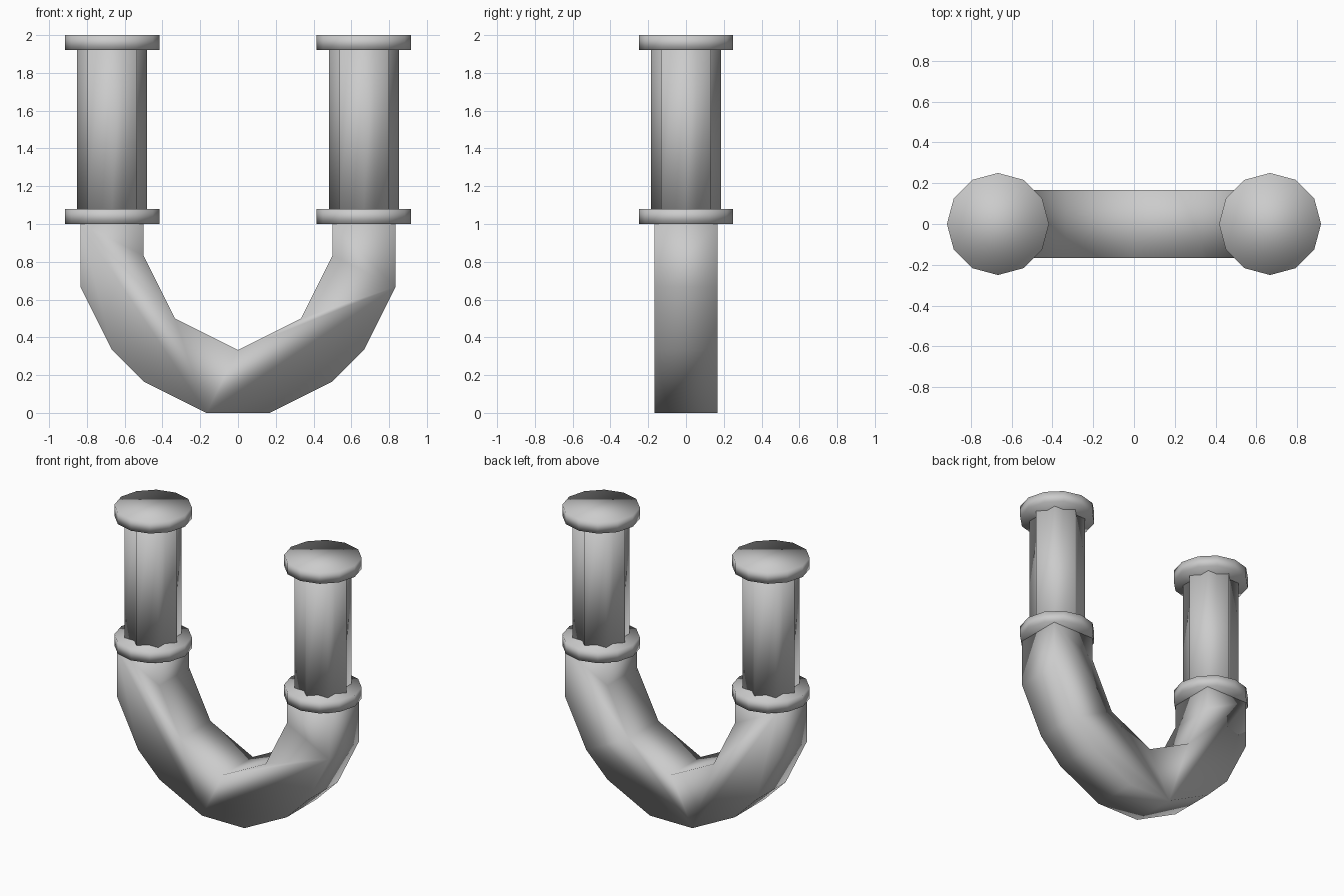
import bpy
import bmesh
from math import cos, sin, pi
from mathutils import Vector

if "Cube" in bpy.data.objects:
    bpy.data.objects.remove(bpy.data.objects["Cube"])


def prism(name, points, push):
    """Extrude a closed outline of 3D points along a vector."""
    bm = bmesh.new()
    base = bm.faces.new([bm.verts.new(p) for p in points])
    extruded = bmesh.ops.extrude_face_region(bm, geom=[base], use_keep_orig=True)
    top = [v for v in extruded["geom"] if isinstance(v, bmesh.types.BMVert)]
    bmesh.ops.translate(bm, verts=top, vec=Vector(push))
    bmesh.ops.recalc_face_normals(bm, faces=bm.faces[:])
    mesh = bpy.data.meshes.new(name)
    bm.to_mesh(mesh)
    bm.free()
    mesh.shade_smooth()
    obj = bpy.data.objects.new(name, mesh)
    bpy.context.collection.objects.link(obj)
    return obj


def ring(cx, z, radii, count):
    """Outline around a vertical axis, cycling through the given radii."""
    return [(cx + radii[i % len(radii)] * cos(2 * pi * i / count),
             radii[i % len(radii)] * sin(2 * pi * i / count), z)
            for i in range(count)]


LEG_X = 2 / 3
HALF = 1 / 6

# U-shaped square-section bend: right half of the outline, mirrored to the left
outer = [(1/6, 0), (1/2, 1/6), (2/3, 1/3), (5/6, 2/3), (5/6, 1)]
inner = [(1/2, 1), (1/2, 5/6), (1/3, 1/2)]
half = outer + inner
outline = half + [(0, 1/3)] + [(-x, z) for x, z in reversed(half)]
prism("u_bend", [(x, -HALF, z) for x, z in outline], (0, 2 * HALF, 0))

# Fluted grips, each held between two twelve-sided collars
for side, x in (("left", -LEG_X), ("right", LEG_X)):
    prism(side + "_lower_collar", ring(x, 1.0, [0.25], 12), (0, 0, 0.08))
    prism(side + "_fluted_grip", ring(x, 1.07, [0.186, 0.143], 16), (0, 0, 0.86))
    prism(side + "_upper_collar", ring(x, 1.92, [0.25], 12), (0, 0, 0.08))
